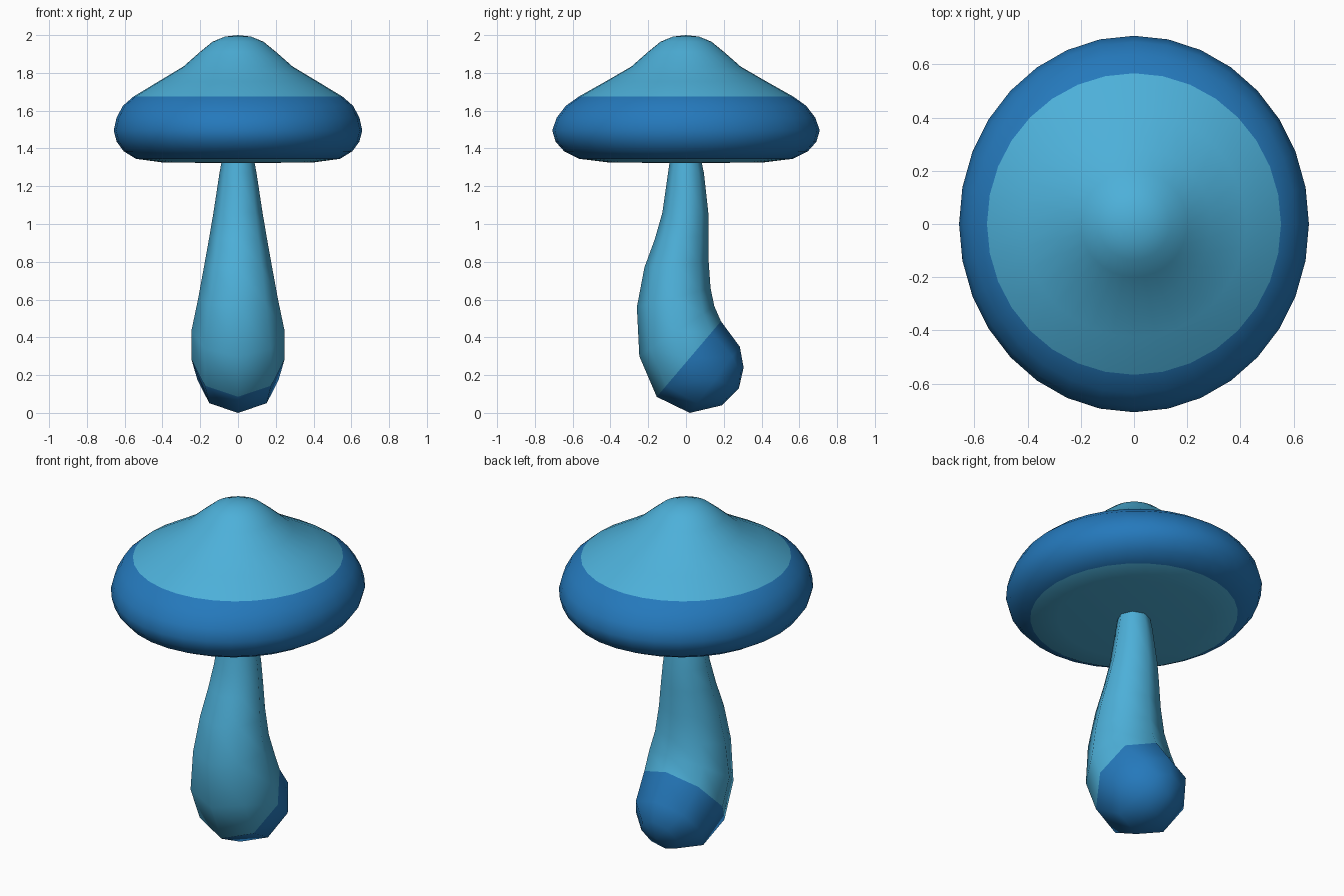
import bpy, bmesh, math
from mathutils import Vector

if "Cube" in bpy.data.objects:
    bpy.data.objects.remove(bpy.data.objects["Cube"])


def material(name, rgb):
    m = bpy.data.materials.new(name)
    m.diffuse_color = (*rgb, 1)
    m.use_nodes = True
    m.node_tree.nodes["Principled BSDF"].inputs["Base Color"].default_value = m.diffuse_color
    return m


LIGHT = material("light blue", (0.074, 0.434, 0.694))
DARK = material("deep blue", (0.018, 0.19, 0.50))


def loft(name, rings, sides, start, end, dark_bands, angle):
    """Skin elliptical rings (front point, back point, half width in x);
    start and end are the pole points; dark_bands are band indices."""
    bm = bmesh.new()
    loops = []
    for front, back, half in rings:
        f, b = Vector((0, *front)), Vector((0, *back))
        c, v = (f + b) / 2, (b - f) / 2
        loops.append([bm.verts.new(c + v * math.sin(t) + Vector((half * math.cos(t), 0, 0)))
                      for t in (2 * math.pi * i / sides for i in range(sides))])
    first, last = bm.verts.new((0, *start)), bm.verts.new((0, *end))

    def face(verts, band):
        f = bm.faces.new(verts)
        f.material_index = 1 if band in dark_bands else 0

    n = len(loops)
    for i in range(sides):
        j = (i + 1) % sides
        face((first, loops[0][i], loops[0][j]), 0)
        for k in range(n - 1):
            face((loops[k][i], loops[k + 1][i], loops[k + 1][j], loops[k][j]), k + 1)
        face((loops[-1][i], last, loops[-1][j]), n)
    bmesh.ops.recalc_face_normals(bm, faces=bm.faces[:])
    mesh = bpy.data.meshes.new(name)
    bm.to_mesh(mesh)
    bm.free()
    mesh.materials.append(LIGHT)
    mesh.materials.append(DARK)
    ob = bpy.data.objects.new(name, mesh)
    bpy.context.collection.objects.link(ob)
    bpy.ops.object.select_all(action='DESELECT')
    ob.select_set(True)
    bpy.context.view_layer.objects.active = ob
    bpy.ops.object.shade_smooth_by_angle(angle=math.radians(angle))
    return ob


# Cap: (half width x, half width y, height) from the peak down to the underside
cap_profile = [(0.07, 0.07, 1.992), (0.135, 0.135, 1.965), (0.20, 0.20, 1.912),
               (0.29, 0.29, 1.833), (0.42, 0.425, 1.755), (0.553, 0.567, 1.675),
               (0.61, 0.637, 1.625), (0.643, 0.685, 1.562), (0.658, 0.708, 1.495),
               (0.642, 0.69, 1.435), (0.605, 0.645, 1.385), (0.54, 0.565, 1.345),
               (0.40, 0.41, 1.326)]
loft("cap", [((-ry, z), (ry, z), rx) for rx, ry, z in cap_profile], 32,
     (0, 2.0), (0, 1.322), range(6, 12), 60)

# Stem: bent eight-sided tube, ending in a tilted dark bulb
stem_rings = [((-0.085, 1.34), (0.08, 1.34), 0.085),
              ((-0.095, 1.27), (0.095, 1.27), 0.098),
              ((-0.125, 1.06), (0.118, 1.06), 0.13),
              ((-0.165, 0.92), (0.12, 0.94), 0.152),
              ((-0.22, 0.77), (0.12, 0.80), 0.178),
              ((-0.26, 0.56), (0.13, 0.66), 0.21),
              ((-0.247, 0.30), (0.15, 0.565), 0.247),
              ((-0.155, 0.085), (0.185, 0.485), 0.247),
              ((0.02, 0.0), (0.285, 0.35), 0.215),
              ((0.19, 0.04), (0.305, 0.24), 0.115)]
loft("stem", stem_rings, 8, (0, 1.34), (0.28, 0.13), range(8, 11), 70)
